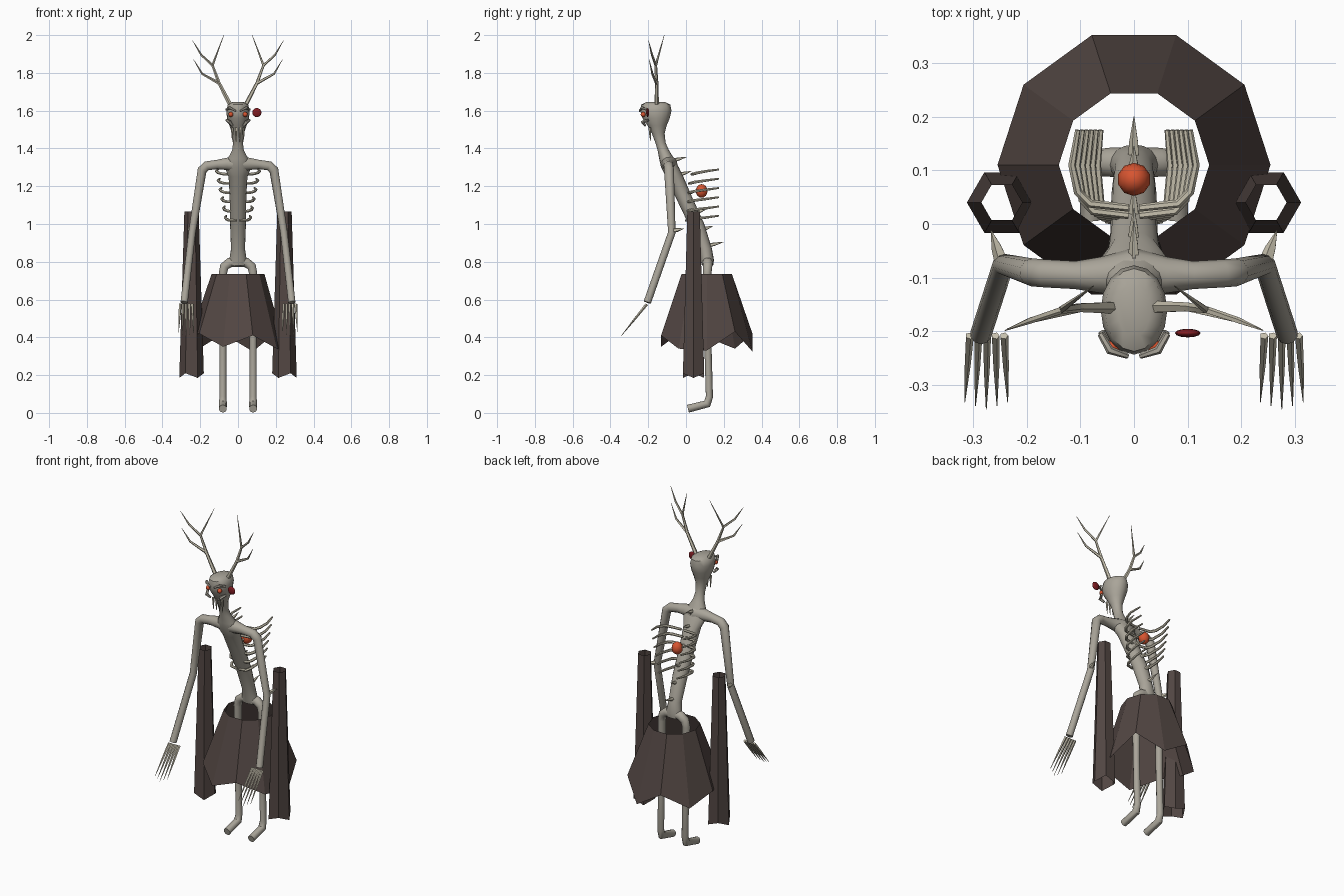
import bpy, bmesh, math
from mathutils import Vector

cube = bpy.data.objects.get("Cube")
if cube:
    bpy.data.objects.remove(cube, do_unlink=True)


def material(name, rgb):
    m = bpy.data.materials.new(name)
    m.use_nodes = True
    color = (*rgb, 1)
    m.diffuse_color = color
    m.node_tree.nodes["Principled BSDF"].inputs["Base Color"].default_value = color
    return m


SKIN = material("grey_skin", (0.40, 0.375, 0.32))
BONE = material("pale_bone", (0.58, 0.54, 0.43))
CLOTH = material("dark_cloth", (0.085, 0.062, 0.056))
HEART = material("ember_orange", (0.68, 0.09, 0.03))
RED = material("dark_red", (0.22, 0.012, 0.016))


def finish(name, bm, mat, smooth):
    bmesh.ops.recalc_face_normals(bm, faces=bm.faces)
    me = bpy.data.meshes.new(name)
    bm.to_mesh(me)
    bm.free()
    me.materials.append(mat)
    for p in me.polygons:
        p.use_smooth = smooth
    if smooth:
        me.set_sharp_from_angle(angle=math.radians(50))
    ob = bpy.data.objects.new(name, me)
    bpy.context.collection.objects.link(ob)
    return ob


def loft(name, rings, mat, caps=True, smooth=True):
    """Skin a list of equal-length point rings."""
    bm = bmesh.new()
    vs = [[bm.verts.new(p) for p in ring] for ring in rings]
    n = len(vs[0])
    for a, b in zip(vs, vs[1:]):
        for i in range(n):
            j = (i + 1) % n
            bm.faces.new((a[i], a[j], b[j], b[i]))
    if caps:
        bm.faces.new(vs[0])
        bm.faces.new(vs[-1])
    return finish(name, bm, mat, smooth)


def tube(name, points, radii, mat, sides=6, smooth=True):
    """Tapered tube along a path, with a twist-free frame."""
    pts = [Vector(p) for p in points]
    rings, q, last = [], None, None
    for i, p in enumerate(pts):
        t = Vector()
        if i > 0:
            t += (p - pts[i - 1]).normalized()
        if i < len(pts) - 1:
            t += (pts[i + 1] - p).normalized()
        t.normalize()
        q = t.to_track_quat('Z', 'Y') if q is None else last.rotation_difference(t) @ q
        last = t
        rings.append([p + q @ Vector((math.cos(a), math.sin(a), 0)) * radii[i]
                      for a in (2 * math.pi * k / sides for k in range(sides))])
    return loft(name, rings, mat, True, smooth)


def spike(name, a, b, r, mat=BONE):
    a, b = Vector(a), Vector(b)
    return tube(name, [a, a.lerp(b, 0.45), b], [r, r * 0.75, 0.0008], mat, 5)


def ellipse(y, z, rx, ry, n=16):
    return [(rx * math.cos(a), y + ry * math.sin(a), z)
            for a in (2 * math.pi * k / n for k in range(n))]


def ball(name, loc, scale, mat, u=12, v=8):
    bm = bmesh.new()
    bmesh.ops.create_uvsphere(bm, u_segments=u, v_segments=v, radius=1)
    for vert in bm.verts:
        vert.co = Vector(loc) + Vector(c * s for c, s in zip(vert.co, scale))
    return finish(name, bm, mat, True)


# Head, neck and leaning torso: y centre, z, half width, half depth
body = [(-.16, 1.645, .03, .05), (-.16, 1.632, .054, .077), (-.16, 1.60, .062, .083),
        (-.158, 1.56, .058, .072), (-.153, 1.52, .045, .05), (-.147, 1.48, .031, .034),
        (-.135, 1.43, .026, .027), (-.12, 1.39, .031, .03), (-.102, 1.345, .055, .04),
        (-.085, 1.30, .07, .047), (-.06, 1.25, .05, .046), (-.015, 1.15, .044, .044),
        (.055, 1.0, .042, .042), (.10, .87, .037, .037), (.112, .81, .046, .036),
        (.114, .78, .05, .03)]
loft("head_and_torso", [ellipse(*s) for s in body], SKIN)

for side, s in (("left", 1), ("right", -1)):
    def m(*pts):
        return [(s * x, y, z) for x, y, z in pts]

    # Limbs
    tube(side + "_arm", m((0, -.09, 1.318), (.06, -.095, 1.318), (.11, -.095, 1.315),
                          (.165, -.092, 1.308), (.19, -.09, 1.285), (.243, -.075, .955),
                          (.285, -.205, .585)),
         [.045, .034, .026, .026, .026, .02, .02], SKIN, 10)
    tube(side + "_leg", m((0, .113, .80), (.045, .115, .795), (.072, .114, .775),
                          (.08, .112, .74), (.08, .116, .36), (.08, .124, .085),
                          (.08, .112, .048), (.08, .01, .022)),
         [.03, .027, .025, .023, .019, .019, .022, .021], SKIN, 10)
    spike(side + "_elbow_spike", *m((.246, -.07, .965), (.266, -.012, .975)), .014)

    # Fingers
    for i in range(5):
        off = i - 2
        length = 1 - .05 * abs(off)
        spike(f"{side}_finger_{i + 1}",
              *m((.274 + .016 * off, -.208, .575),
                 (.275 + .02 * off, -.21 - .135 * length, .575 - .17 * length)), .008)

    # Antler
    fork, upper = (.10, -.155, 1.745), (.135, -.16, 1.84)
    tube(side + "_antler_beam", m((.035, -.155, 1.62), fork, upper, (.075, -.115, 2.0)),
         [.012, .009, .007, .001], BONE, 5)
    tube(side + "_antler_top_branch", m(upper, (.195, -.18, 1.895), (.24, -.198, 1.97)),
         [.007, .006, .001], BONE, 5)
    tube(side + "_antler_low_branch", m(fork, (.19, -.178, 1.795), (.235, -.195, 1.87)),
         [.009, .006, .001], BONE, 5)

    # Face
    ball(side + "_eye", (s * .038, -.227, 1.58), (.013, .013, .013), HEART)
    tube(side + "_brow", m((.062, -.205, 1.605), (.045, -.235, 1.615), (.012, -.246, 1.598)),
         [.006, .008, .005], SKIN)
    tube(side + "_cheekbone", m((.06, -.20, 1.55), (.045, -.23, 1.54), (.03, -.215, 1.52)),
         [.007, .01, .006], SKIN)
    for i, x in enumerate((.01, .03)):
        spike(f"{side}_fang_{i + 1}", *m((x, -.192, 1.51), (x, -.188, 1.435)), .007)

    # Rib cage, open behind
    for i in range(6):
        z, w = 1.275 - .049 * i, .11 - .009 * i
        y = .02 - .004 * i if i else .03
        tube(f"{side}_rib_{i + 1}",
             m((.01, y, z - .012), (w * .75, y + .008, z - .01), (w * .95, y + .03, z - .004),
               (w * 1.05, .11, z + .005), (w * .95, .175, z + .014)),
             [.007, .008, .008, .007, .005], BONE)

    # Hanging sleeve
    def hexagon(r, z, ragged=0):
        return [(s * (.246 + r * math.cos(k * math.pi / 3)), .04 + r * math.sin(k * math.pi / 3),
                 z + ragged * (k % 2)) for k in range(6)]
    loft(side + "_sleeve", [hexagon(.038, 1.065), hexagon(.065, .185, .025)],
         CLOTH, False, False)

# Spikes down the back
for i, (y, z, reach) in enumerate(((-.075, 1.335, .08), (-.04, 1.26, .07), (0, 1.16, .07),
                                   (.05, 1.06, .06), (.085, .97, .06), (.115, .885, .085))):
    spike(f"spine_spike_{i + 1}", (0, y, z), (0, y + reach, z + .02), .012)

# Glowing heart and floating disc
ball("heart", (0, .083, 1.175), (.031, .031, .036), HEART, 10, 8)
ball("floating_disc", (.1, -.203, 1.59), (.024, .008, .024), RED)

# Ragged skirt
hem = (.33, .43, .325, .42, .34, .40, .42, .35, .41, .34)
skirt_top, skirt_hem = [], []
for k, z in enumerate(hem):
    c, d = math.cos(k * math.pi / 5), math.sin(k * math.pi / 5)
    skirt_top.append((.14 * c, .11 + .14 * d, .735))
    skirt_hem.append((.254 * c, .11 + .254 * d, z))
loft("ragged_skirt", [skirt_top, skirt_hem], CLOTH, False, False)
